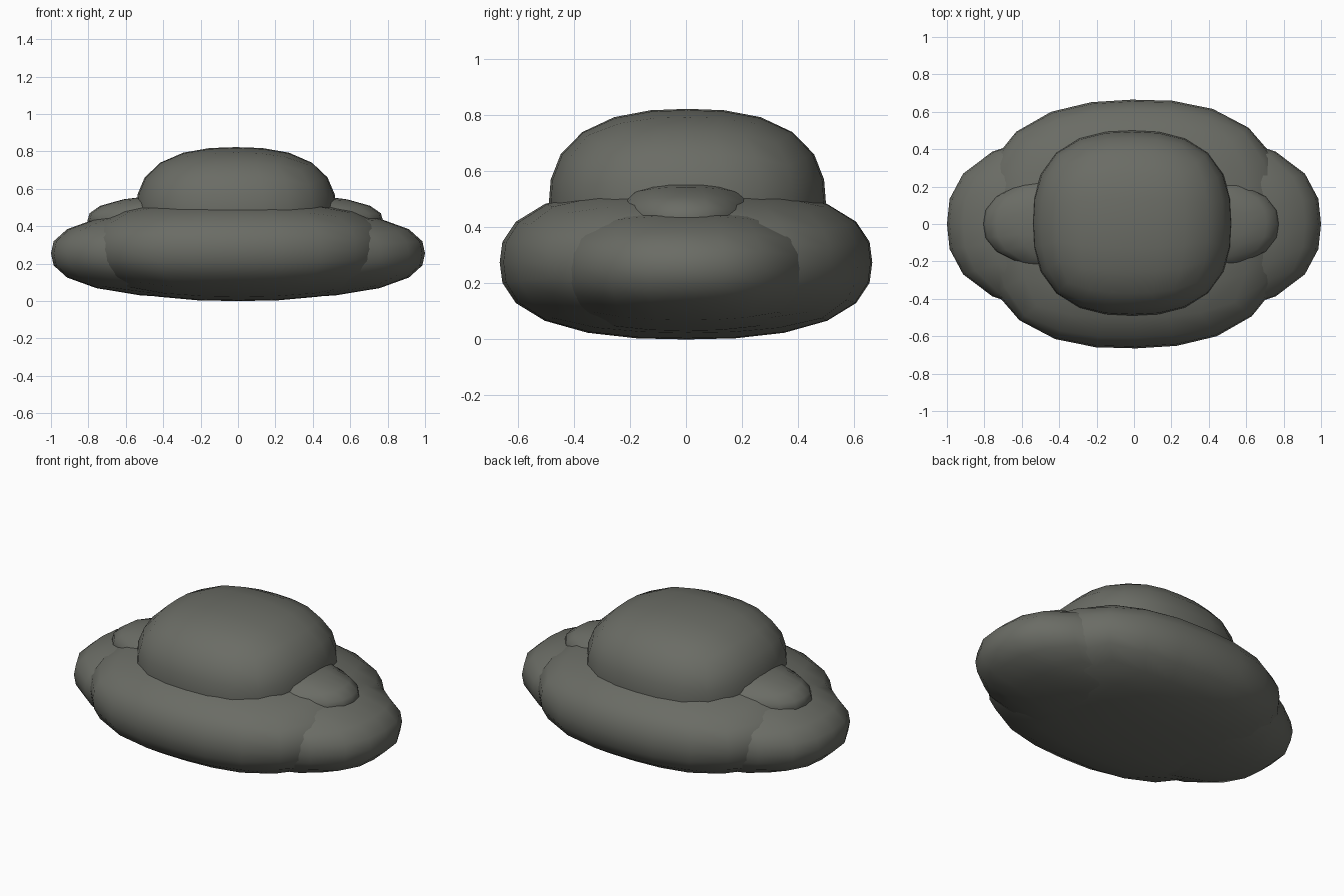
import bpy, bmesh, math
from mathutils import Vector

if "Cube" in bpy.data.objects:
    bpy.data.objects.remove(bpy.data.objects["Cube"])

stone = bpy.data.materials.new("dark_grey_stone")
stone.diffuse_color = (0.145, 0.15, 0.13, 1)
stone.use_nodes = True
stone.node_tree.nodes["Principled BSDF"].inputs["Base Color"].default_value = stone.diffuse_color

POWER = 2.5   # above 2 makes a squarer boulder
CUTS = 5      # six faces along each cube edge


def boulder(name, centre, half, turn=0.0):
    """Cube grid pushed out to a rounded, slightly boxy pebble."""
    bm = bmesh.new()
    bmesh.ops.create_cube(bm, size=2)
    bmesh.ops.subdivide_edges(bm, edges=bm.edges[:], cuts=CUTS, use_grid_fill=True)
    for v in bm.verts:
        p = Vector([math.tan(c * math.pi / 4) for c in v.co])
        p /= sum(abs(c) ** POWER for c in p) ** (1 / POWER)
        v.co = Vector([p[i] * half[i] for i in range(3)])
    for f in bm.faces:
        f.smooth = True
    mesh = bpy.data.meshes.new(name)
    bm.to_mesh(mesh)
    bm.free()
    mesh.materials.append(stone)
    ob = bpy.data.objects.new(name, mesh)
    ob.location = centre
    ob.rotation_euler.z = math.radians(turn)
    bpy.context.collection.objects.link(ob)
    return ob


# wide base stone
boulder("base_stone", (0, 0, 0.275), (0.82, 0.665, 0.275), 1)
# long stone poking out of both ends
boulder("long_stone", (0, 0, 0.255), (1.0, 0.51, 0.245))
# narrow ridge between base and cap
boulder("ridge_stone", (-0.015, 0, 0.43), (0.79, 0.28, 0.15))
# domed cap on top
boulder("cap_stone", (-0.01, 0.005, 0.48), (0.535, 0.495, 0.343))
